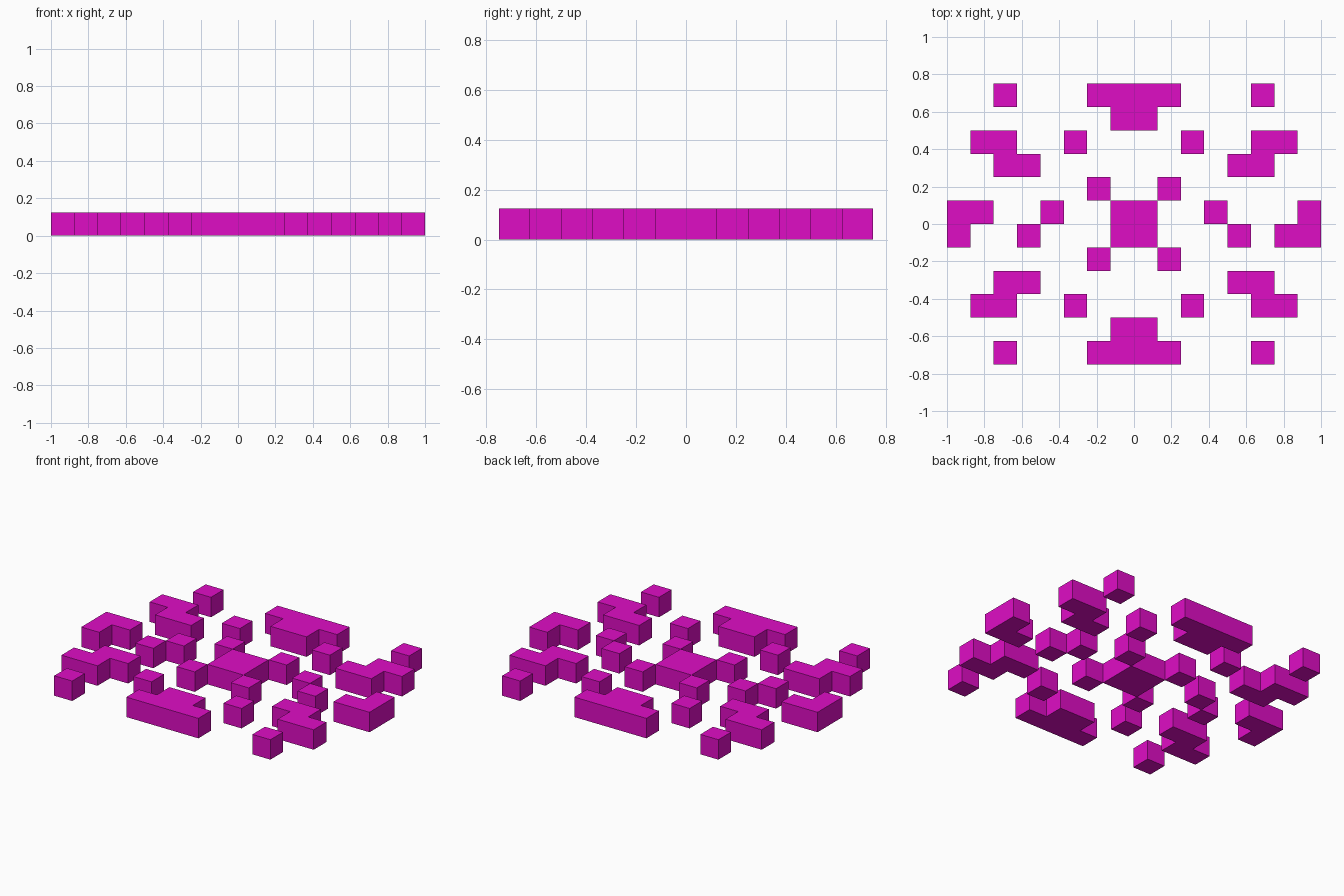
import bpy, bmesh

if "Cube" in bpy.data.objects:
    bpy.data.objects.remove(bpy.data.objects["Cube"])

C = 0.125  # one pixel cell

mat = bpy.data.materials.new("magenta")
mat.diffuse_color = (0.74, 0.004, 0.56, 1)
mat.use_nodes = True
mat.node_tree.nodes["Principled BSDF"].inputs["Base Color"].default_value = mat.diffuse_color


def block(name, cells):
    """Merge cells (column, row; lower-left corner in cell units) into one slab."""
    bm = bmesh.new()
    for i, j in cells:
        corners = ((i, j), (i + 1, j), (i + 1, j + 1), (i, j + 1))
        bm.faces.new([bm.verts.new((x * C, y * C, 0)) for x, y in corners])
    bmesh.ops.remove_doubles(bm, verts=bm.verts[:], dist=1e-4)
    top = bmesh.ops.extrude_face_region(bm, geom=bm.faces[:])["geom"]
    for v in top:
        if isinstance(v, bmesh.types.BMVert):
            v.co.z = C
    bmesh.ops.dissolve_limit(bm, angle_limit=0.01, verts=bm.verts[:], edges=bm.edges[:])
    bmesh.ops.recalc_face_normals(bm, faces=bm.faces[:])
    me = bpy.data.meshes.new(name)
    bm.to_mesh(me)
    bm.free()
    me.materials.append(mat)
    bpy.context.collection.objects.link(bpy.data.objects.new(name, me))


def mirror(cells, mx, my):
    return [(-1 - i if mx else i, -1 - j if my else j) for i, j in cells]


# centre square
block("centre_square", [(i, j) for i in (-1, 0) for j in (-1, 0)])

# stepped bars at back and front
bar = [(i, 5) for i in range(-2, 2)] + [(-1, 4), (0, 4)]
for my, end in ((False, "back"), (True, "front")):
    block(f"{end}_bar", mirror(bar, False, my))

# pieces repeated in all four quarters
quarter = {
    "corner_cube": [(5, 5)],
    "zigzag": [(4, 2), (5, 2), (5, 3), (6, 3)],
    "middle_cube": [(2, 3)],
    "inner_cube": [(1, 1)],
}
for name, cells in quarter.items():
    for mx, side in ((False, "right"), (True, "left")):
        for my, end in ((False, "back"), (True, "front")):
            block(f"{name}_{end}_{side}", mirror(cells, mx, my))

# side cubes and L-shaped ends; the left L is the right one turned half round
for mx, side in ((False, "right"), (True, "left")):
    block(f"side_cube_inner_{side}", mirror([(3, 0)], mx, False))
    block(f"side_cube_outer_{side}", mirror([(4, -1)], mx, False))
    block(f"end_l_{side}", mirror([(7, 0), (7, -1), (6, -1)], mx, mx))
